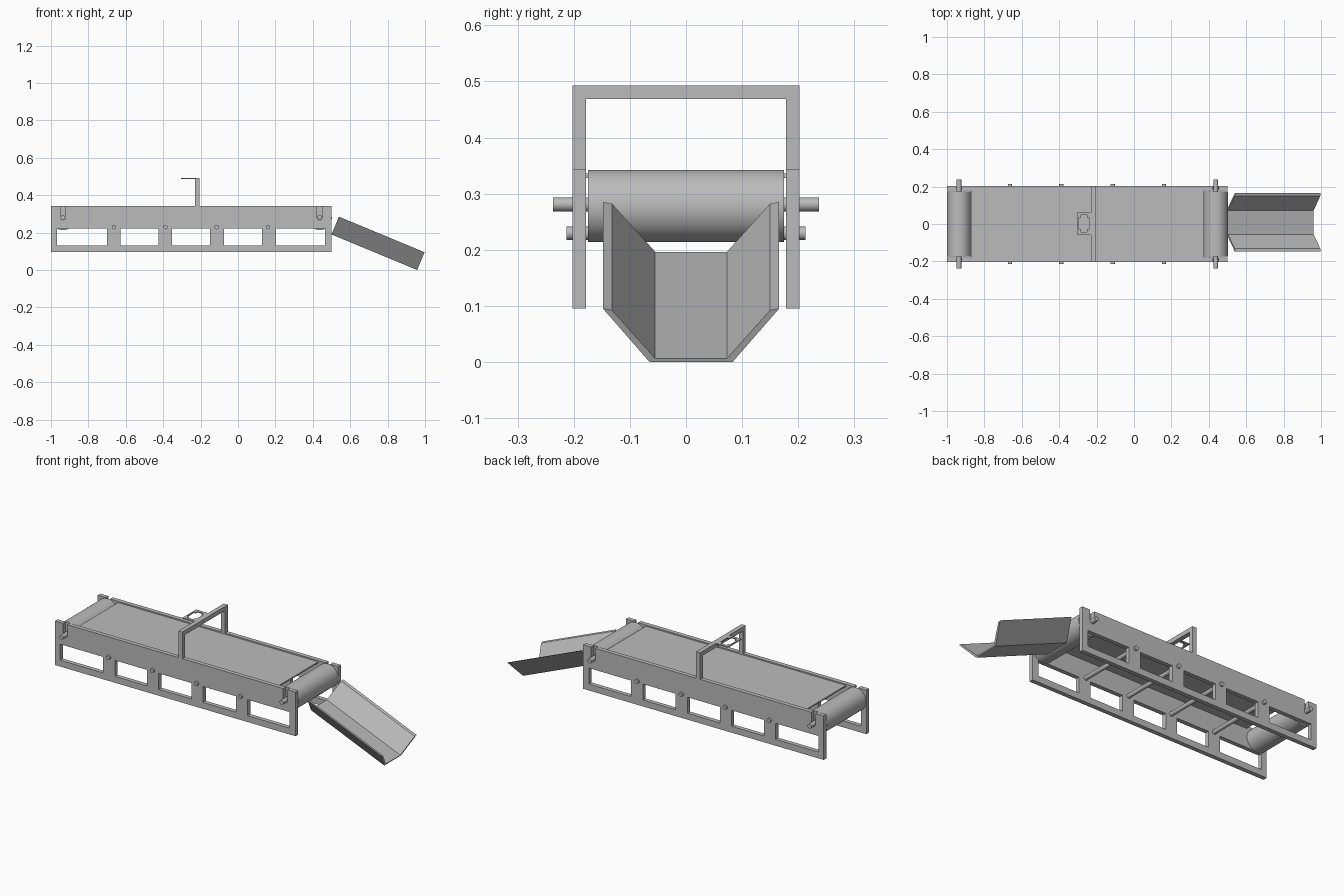
import bpy
import math
from mathutils import Matrix, Vector

if "Cube" in bpy.data.objects:
    bpy.data.objects.remove(bpy.data.objects["Cube"])

# One plain grey for the whole machine
GREY = (0.5, 0.5, 0.5, 1)
grey = bpy.data.materials.new("machine grey")
grey.use_nodes = True
grey.diffuse_color = GREY
grey.node_tree.nodes["Principled BSDF"].inputs["Base Color"].default_value = GREY

# Profile planes: XZ extruded along y, and YZ extruded along x
SIDE = Matrix.Rotation(math.pi / 2, 4, "X")
CROSS = Matrix(((0, 0, 1, 0), (1, 0, 0, 0), (0, 1, 0, 0), (0, 0, 0, 1)))


def rect(x0, x1, y0, y1):
    return [(x0, y0), (x1, y0), (x1, y1), (x0, y1)]


def extrude(name, loops, thickness, matrix):
    """Solid plate from an outline followed by any hole outlines."""
    curve = bpy.data.curves.new(name + " outline", "CURVE")
    curve.dimensions = "2D"
    curve.fill_mode = "BOTH"
    curve.extrude = thickness / 2
    for loop in loops:
        spline = curve.splines.new("POLY")
        spline.points.add(len(loop) - 1)
        for point, (u, v) in zip(spline.points, loop):
            point.co = (u, v, 0, 1)
        spline.use_cyclic_u = True
    temp = bpy.data.objects.new(name + " outline", curve)
    bpy.context.collection.objects.link(temp)
    graph = bpy.context.evaluated_depsgraph_get()
    mesh = bpy.data.meshes.new_from_object(temp.evaluated_get(graph))
    bpy.data.objects.remove(temp)
    bpy.data.curves.remove(curve)
    mesh.name = name
    mesh.transform(matrix)
    mesh.materials.clear()
    mesh.materials.append(grey)
    mesh.shade_flat()
    obj = bpy.data.objects.new(name, mesh)
    bpy.context.collection.objects.link(obj)
    return obj


def cylinder(name, x, z, radius, length, sides=48):
    bpy.ops.mesh.primitive_cylinder_add(
        vertices=sides, radius=radius, depth=length,
        location=(x, 0, z), rotation=(math.pi / 2, 0, 0))
    obj = bpy.context.object
    obj.name = name
    obj.data.materials.append(grey)
    bpy.ops.object.shade_smooth_by_angle(angle=math.radians(35))
    return obj


ROLLERS = {"tail": -0.936, "head": 0.437}
TOP, BOTTOM, AXLE_Z = 0.343, 0.095, 0.281

# Side panels: outline with open axle slots, plus a row of windows
SLOT = 0.0135
outline = [(-1, TOP), (-1, BOTTOM), (0.5, BOTTOM), (0.5, TOP)]
for x in (ROLLERS["head"], ROLLERS["tail"]):
    outline.append((x + SLOT, TOP))
    for i in range(13):
        a = -math.pi * i / 12
        outline.append((x + SLOT * math.cos(a), AXLE_Z + SLOT * math.sin(a)))
    outline.append((x - SLOT, TOP))
windows = [rect(x0, x1, 0.131, 0.221) for x0, x1 in (
    (-0.967, -0.7), (-0.627, -0.425), (-0.353, -0.15),
    (-0.076, 0.128), (0.202, 0.464))]
for name, y in (("left_side_panel", 0.19), ("right_side_panel", -0.19)):
    extrude(name, [outline] + windows, 0.024,
            Matrix.Translation((0, y, 0)) @ SIDE)

# Flat bed between the rollers
extrude("conveyor_bed", [rect(-0.872, 0.375, 0.328, 0.336)], 0.356, SIDE)

# End rollers and their axles
for name, x in ROLLERS.items():
    cylinder(name + "_roller", x, 0.278, 0.0645, 0.35, 64)
    cylinder(name + "_axle", x, AXLE_Z, 0.0125, 0.474)

# Cross rods under the bed
for i in range(4):
    cylinder(f"cross_rod_{i + 1}", -0.663 + 0.2745 * i, 0.2295, 0.0118, 0.426, 32)

# Gantry arch over the bed
arch = [(-0.202, TOP), (-0.178, TOP), (-0.178, 0.469), (0.178, 0.469),
        (0.178, TOP), (0.202, TOP), (0.202, 0.493), (-0.202, 0.493)]
extrude("gantry_arch", [arch], 0.025, Matrix.Translation((-0.2175, 0, 0)) @ CROSS)

# Sensor bracket with a stepped opening
quarter = [(0.029, 0.03), (0.018, 0.03), (0.018, 0.045)]
hole = quarter + [(-x, y) for x, y in reversed(quarter)]
hole += [(-x, -y) for x, y in hole]
hole = [(x - 0.268, y + 0.002) for x, y in hole]
extrude("sensor_bracket", [rect(-0.305, -0.23, -0.058, 0.062), hole], 0.006,
        Matrix.Translation((0, 0, 0.49)))

# Sloping discharge chute with flared walls
profile = [(-0.074, 0), (0.074, 0), (0.157, 0.103), (0.141, 0.1),
           (0.064, 0.007), (-0.064, 0.007), (-0.141, 0.1), (-0.157, 0.103)]
start, end = Vector((0.5, 0.009, 0.19)), Vector((0.958, 0.009, 0))
slope = end - start
tilt = Matrix.Rotation(math.atan2(-slope.z, slope.x), 4, "Y")
extrude("discharge_chute", [profile], slope.length,
        Matrix.Translation((start + end) / 2) @ tilt @ CROSS)
